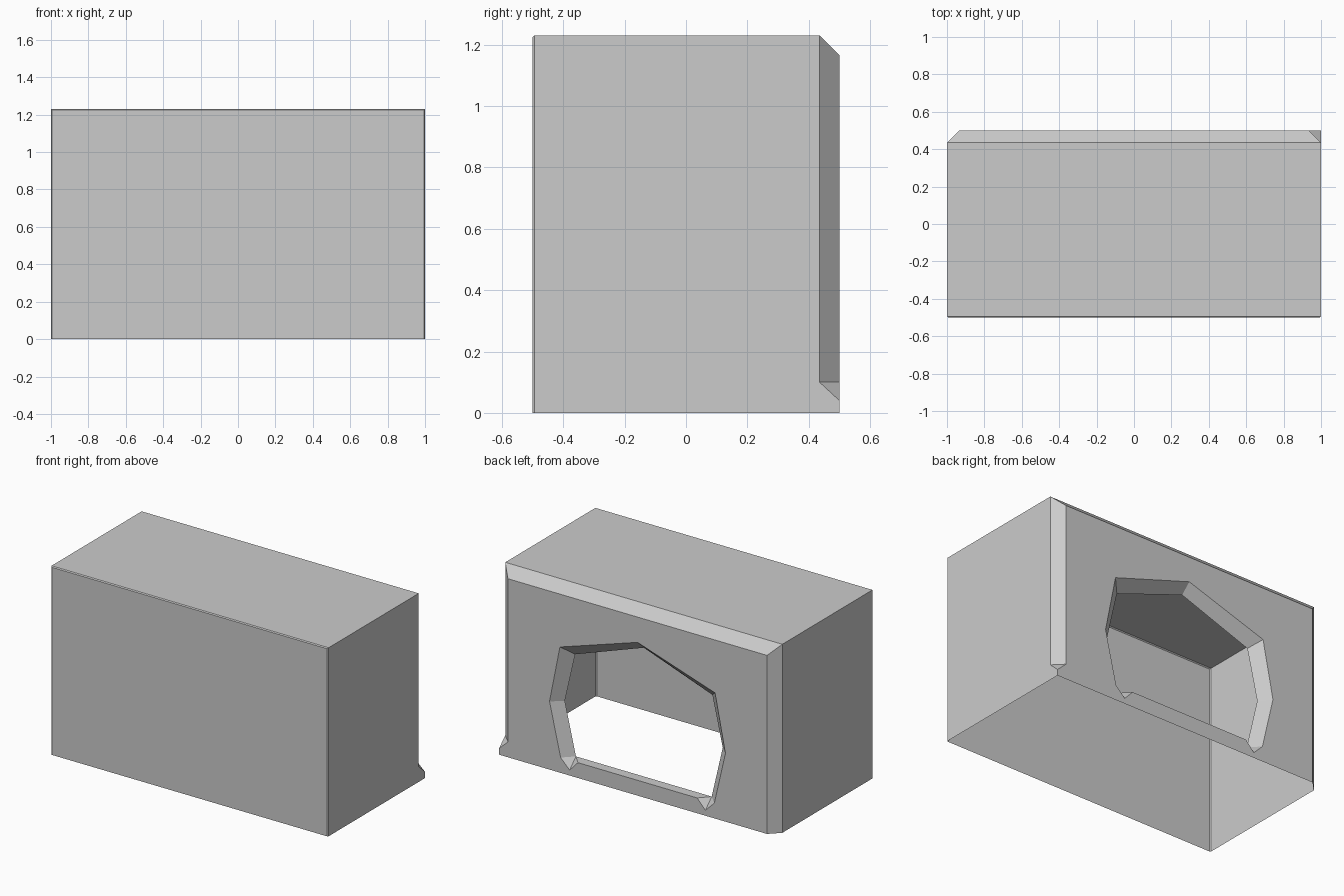
import bpy, bmesh

if "Cube" in bpy.data.objects:
    bpy.data.objects.remove(bpy.data.objects["Cube"])

H = 1.23            # height
C = 0.065           # chamfer size
YB, YI = 0.5, 0.5 - C
ZT = H - C

grey = bpy.data.materials.new("plain grey")
grey.diffuse_color = (0.6, 0.6, 0.6, 1)
grey.use_nodes = True
grey.node_tree.nodes["Principled BSDF"].inputs["Base Color"].default_value = grey.diffuse_color

bm = bmesh.new()
cache = {}


def vert(p):
    key = tuple(round(c, 4) for c in p)
    if key not in cache:
        cache[key] = bm.verts.new(key)
    return cache[key]


def face(*pts):
    return bm.faces.new([vert(p) for p in pts])


# open-bottomed thin shell: front, top, top chamfer
face((-1, -.5, 0), (1, -.5, 0), (1, -.5, H), (-1, -.5, H))
face((-1, -.5, H), (1, -.5, H), (1, YI, H), (-1, YI, H))
face((-1, YI, H), (1, YI, H), (1 - C, YB, ZT), (C - 1, YB, ZT))

# left wall and full-height back left chamfer
face((-1, YI, 0), (-1, -.5, 0), (-1, -.5, H), (-1, YI, H))
face((-1, YI, 0), (-1, YI, H), (C - 1, YB, ZT), (C - 1, YB, 0))

# right wall, with a chamfer that stops in a small foot
face((1, -.5, 0), (1, YB, 0), (1, YB, .04), (1, YI, .1), (1, YI, H), (1, -.5, H))
face((1, YI, .1), (1 - C, YB, .1), (1 - C, YB, ZT), (1, YI, H))
face((1, YI, .1), (1, YB, .04), (1 - C, YB, .1))

# rear opening: outer and inner outlines of one half, as (x, z)
outer = [(0, 1.0), (.56, .82), (.635, .445), (.555, .1), (.49, .035), (.43, .1), (0, .1)]
inner = [(0, .94), (.495, .765), (.57, .44), (.49, .1), (.49, .1), (.49, .1), (0, .1)]

borders = {1: [(0, 0), (1, 0), (1, .04), (1 - C, .1), (1 - C, ZT), (0, ZT)],
           -1: [(0, 0), (1 - C, 0), (1 - C, ZT), (0, ZT)]}

for s in (1, -1):
    # back wall half around the opening
    loop = [(s * x, YB, z) for x, z in borders[s] + outer]
    face(*(loop if s < 0 else loop[::-1]))
    # sloping rim of the opening
    for i in range(len(outer) - 1):
        pts = [(s * outer[i][0], YB, outer[i][1]),
               (s * outer[i + 1][0], YB, outer[i + 1][1]),
               (s * inner[i + 1][0], YI, inner[i + 1][1]),
               (s * inner[i][0], YI, inner[i][1])]
        pts = list(dict.fromkeys(pts))
        face(*(pts if s < 0 else pts[::-1]))

bmesh.ops.recalc_face_normals(bm, faces=bm.faces[:])

# tiny bevel on the front top and front upright edges
front = [e for e in bm.edges
         if all(v.co.y < -.49 for v in e.verts)
         and max(v.co.z for v in e.verts) > 1]
bmesh.ops.bevel(bm, geom=front, offset=.006, segments=1, affect='EDGES', profile=.5)

# make sure the front faces outward
bm.normal_update()
big = max((f for f in bm.faces if f.calc_center_median().y < -.49), key=lambda f: f.calc_area())
if big.normal.y > 0:
    bmesh.ops.reverse_faces(bm, faces=bm.faces[:])

mesh = bpy.data.meshes.new("hollow_box")
bm.to_mesh(mesh)
bm.free()
mesh.materials.append(grey)
box = bpy.data.objects.new("hollow_box", mesh)
bpy.context.collection.objects.link(box)
